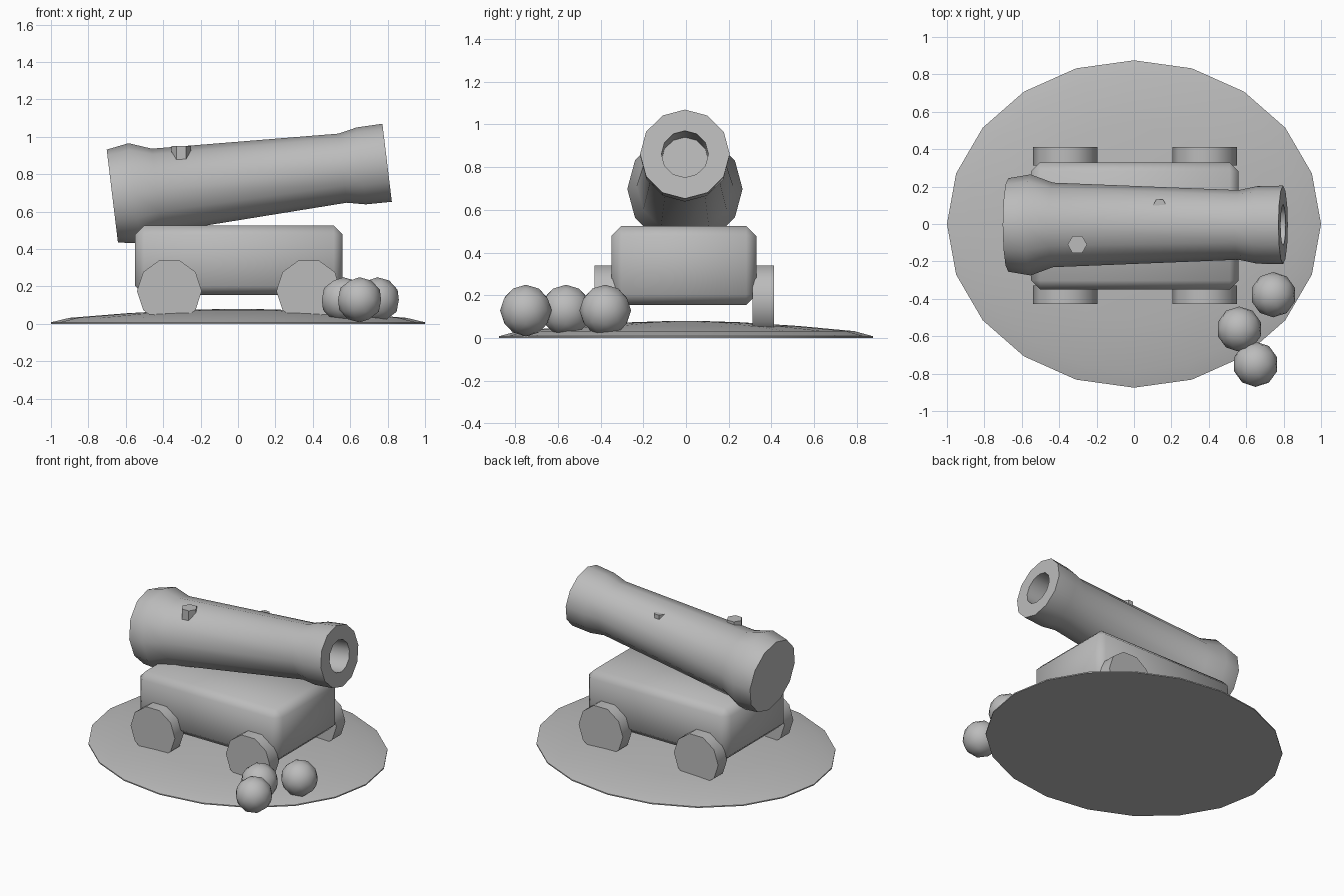
import bpy
import bmesh
import math
from mathutils import Matrix, Vector

cube = bpy.data.objects.get("Cube")
if cube:
    bpy.data.objects.remove(cube, do_unlink=True)

grey = bpy.data.materials.new("plain grey")
grey.use_nodes = True
grey.diffuse_color = (0.5, 0.5, 0.5, 1)
grey.node_tree.nodes["Principled BSDF"].inputs["Base Color"].default_value = (0.5, 0.5, 0.5, 1)


def finish(name, bm, angle=50):
    """Turn a bmesh into a shaded object."""
    bmesh.ops.recalc_face_normals(bm, faces=bm.faces)
    mesh = bpy.data.meshes.new(name)
    bm.to_mesh(mesh)
    bm.free()
    mesh.materials.append(grey)
    obj = bpy.data.objects.new(name, mesh)
    bpy.context.collection.objects.link(obj)
    bpy.ops.object.select_all(action="DESELECT")
    obj.select_set(True)
    bpy.context.view_layer.objects.active = obj
    bpy.ops.object.shade_smooth_by_angle(angle=math.radians(angle))
    return obj


def lathe(name, profile, sides, matrix, angle=50):
    """Stack rings of (height, radius) along local z, closed by end caps."""
    bm = bmesh.new()
    rings = []
    for height, radius in profile:
        ring = []
        for i in range(sides):
            a = math.tau * i / sides
            ring.append(bm.verts.new(matrix @ Vector((radius * math.cos(a), radius * math.sin(a), height))))
        rings.append(ring)
    for low, high in zip(rings, rings[1:]):
        for i in range(sides):
            j = (i + 1) % sides
            bm.faces.new((low[i], low[j], high[j], high[i]))
    bm.faces.new(rings[0])
    bm.faces.new(rings[-1])
    return finish(name, bm, angle)


# Low earth mound
mound = [(0, 1), (0.008, 1), (0.032, 0.9), (0.056, 0.6), (0.073, 0.3), (0.08, 0.06)]
lathe("ground_mound", mound, 20, Matrix.Diagonal((1, 0.875, 1, 1)))

# Chamfered carriage block
bm = bmesh.new()
bmesh.ops.create_cube(bm, size=1, matrix=Matrix.Translation((0.005, -0.01, 0.34))
                      @ Matrix.Diagonal((1.11, 0.68, 0.37, 1)))
bmesh.ops.bevel(bm, geom=bm.edges[:], offset=0.048, segments=1, affect="EDGES")
finish("carriage_body", bm, 60)

# Four ten-sided wheels, partly sunk in the mound
for end, x in (("rear", -0.367), ("front", 0.378)):
    for side, y in (("right", -0.428), ("left", 0.312)):
        place = Matrix.Translation((x, y, 0.175)) @ Matrix.Rotation(-math.pi / 2, 4, "X")
        lathe(f"{end}_{side}_wheel", [(0, 0.173), (0.1, 0.173)], 10, place)

# Tilted barrel with flared ends and a hollow bore
tilt = math.radians(90 - 6.9)
axis = Matrix.Translation((-0.672, -0.005, 0.683)) @ Matrix.Rotation(tilt, 4, "Y")
barrel = [(0, 0.25), (0.12, 0.27), (0.24, 0.226), (1.24, 0.186), (1.34, 0.207),
          (1.48, 0.21), (1.48, 0.11), (1.23, 0.11)]
lathe("barrel", barrel, 12, axis)

# Hexagonal studs on the barrel
lathe("fuse_stud", [(0.86, 0.052), (0.95, 0.052)], 6, Matrix.Translation((-0.303, -0.11, 0)))
lathe("small_stud", [(0.88, 0.037), (0.953, 0.037)], 6, Matrix.Translation((0.137, 0.098, 0)))

# Loose shot
for i, (x, y) in enumerate(((0.745, -0.378), (0.563, -0.562), (0.65, -0.75))):
    bm = bmesh.new()
    bmesh.ops.create_icosphere(bm, subdivisions=2, radius=0.121,
                               matrix=Matrix.Translation((x, y, 0.128)))
    finish(f"round_shot_{i + 1}", bm)
